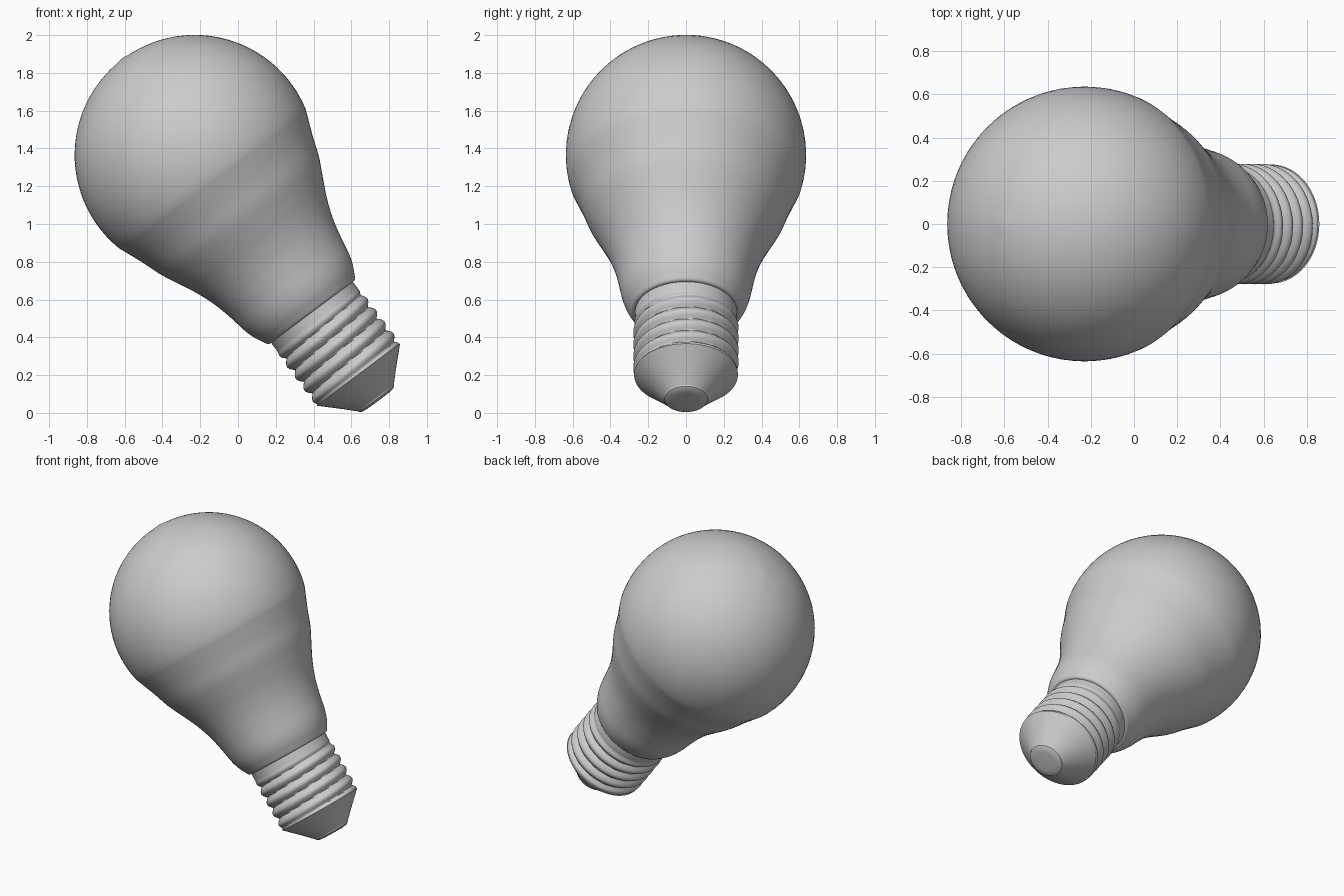
import bpy, bmesh, math
from mathutils import Vector

if "Cube" in bpy.data.objects:
    bpy.data.objects.remove(bpy.data.objects["Cube"])

TILT = math.radians(36.7)
CENTRE = Vector((-0.229, 0, 1.365))                            # middle of the globe
AXIS = Vector((math.sin(TILT), 0, -math.cos(TILT)))            # globe towards contact
SIDE = Vector((math.cos(TILT), 0, math.sin(TILT)))
SEG = 96


def place(s, r, a):
    return CENTRE + AXIS * s + SIDE * (r * math.cos(a)) + Vector((0, r * math.sin(a), 0))


def revolve(name, profile, radius=None, angle=35):
    """Spin (distance along axis, radius) pairs; radius(s, r, a) may vary by angle."""
    bm = bmesh.new()
    rings = []
    for s, r in profile:
        if r == 0:
            rings.append([bm.verts.new(place(s, 0, 0))] * SEG)
            continue
        ring = []
        for i in range(SEG):
            a = 2 * math.pi * i / SEG
            ring.append(bm.verts.new(place(s, radius(s, r, a) if radius else r, a)))
        rings.append(ring)
    for p, q in zip(rings, rings[1:]):
        for i in range(SEG):
            j = (i + 1) % SEG
            bm.faces.new(list(dict.fromkeys((p[i], p[j], q[j], q[i]))))
    bmesh.ops.recalc_face_normals(bm, faces=bm.faces)
    mesh = bpy.data.meshes.new(name)
    bm.to_mesh(mesh)
    bm.free()
    ob = bpy.data.objects.new(name, mesh)
    bpy.context.collection.objects.link(ob)
    bpy.ops.object.select_all(action='DESELECT')
    ob.select_set(True)
    bpy.context.view_layer.objects.active = ob
    bpy.ops.object.shade_smooth_by_angle(angle=math.radians(angle))
    return ob


def smooth(points, n=6):
    """Catmull-Rom curve through the points."""
    p = [Vector(q) for q in [points[0]] + points + [points[-1]]]
    out = []
    for a, b, c, d in zip(p, p[1:], p[2:], p[3:]):
        for k in range(n):
            t = k / n
            out.append(0.5 * (2 * b + (c - a) * t + (2 * a - 5 * b + 4 * c - d) * t * t
                              + (3 * b - a - 3 * c + d) * t ** 3))
    return [tuple(v) for v in out] + [points[-1]]


# Glass globe: spherical end flowing into the neck
R = 0.636
globe = [(-R * math.cos(math.radians(t)), R * math.sin(math.radians(t)))
         for t in range(4, 108, 4)]
neck = [globe[-1], (0.29, 0.562), (0.40, 0.522), (0.50, 0.473), (0.60, 0.425),
        (0.70, 0.388), (0.80, 0.363), (0.90, 0.344), (0.96, 0.326),
        (1.005, 0.304), (1.035, 0.285), (1.037, 0.26)]
revolve("glass_bulb", [(-0.641, 0)] + globe[:-1] + smooth(neck))

# Screw base with a helical thread that fades in below the collar
PITCH = 0.077


def thread(s, r, a):
    fade = min(1, max(0, (s - 1.09) / 0.05)) * min(1, max(0, (1.45 - s) / 0.03))
    wave = abs(math.cos(math.pi * (s - 1.231) / PITCH + a / 2))
    return r + fade * (0.026 * wave - 0.017)


steps = 84
body = [(1.02 + 0.43 * k / steps, 0.27) for k in range(steps + 1)]
revolve("screw_base", body, thread, 60)

# Lower cone, insulator ring and contact
revolve("base_cone", [(1.445, 0.262), (1.45, 0.275), (1.547, 0.175)], angle=25)
revolve("insulator", [(1.547, 0.175), (1.605, 0.118)], angle=25)
revolve("contact", [(1.60, 0.118), (1.612, 0.114), (1.62, 0.10), (1.623, 0.07), (1.624, 0)])
